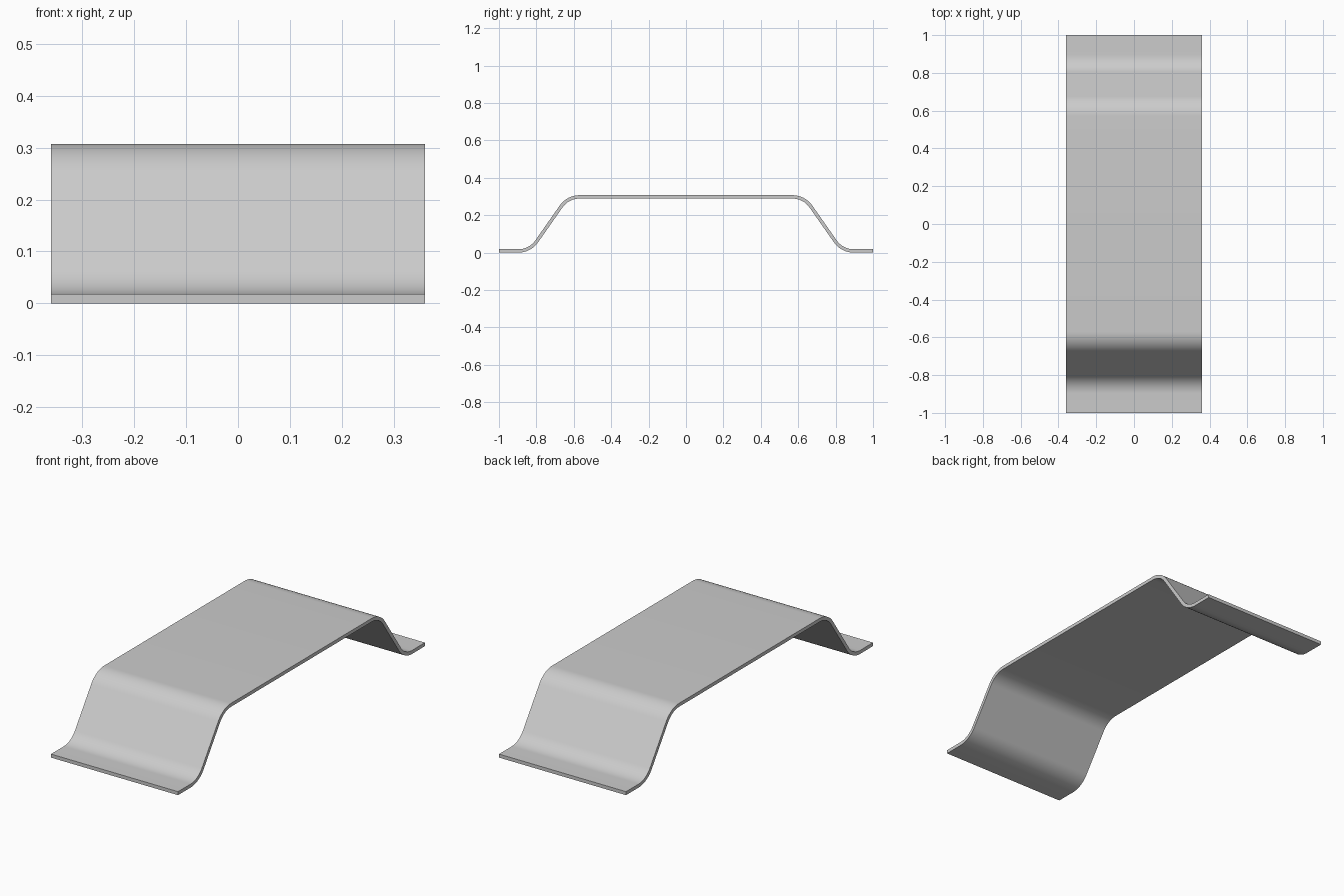
import bpy, bmesh, math
from mathutils import Vector

if "Cube" in bpy.data.objects:
    bpy.data.objects.remove(bpy.data.objects["Cube"])

HALF_W, T = 0.36, 0.018
R, STEPS = 0.12, 12
ANGLE = math.radians(55)
Z0, Z1 = T / 2, 0.307 - T / 2
MID = 0.733
HALF_RUN = (Z1 - Z0) / 2 / math.tan(ANGLE)
TAN = R * math.tan(ANGLE / 2)


# Centre line of one half: (y, z, tilt), from the middle outwards
def half_path():
    pts = [(0, Z1, 0)]
    y0, y1 = MID - HALF_RUN - TAN, MID + HALF_RUN + TAN
    for i in range(STEPS + 1):
        a = ANGLE * i / STEPS
        pts.append((y0 + R * math.sin(a), Z1 - R + R * math.cos(a), a))
    for i in range(STEPS, -1, -1):
        a = ANGLE * i / STEPS
        pts.append((y1 - R * math.sin(a), Z0 + R - R * math.cos(a), a))
    pts.append((1, Z0, 0))
    return pts


half = half_path()
path = [(-y, z, -a) for y, z, a in reversed(half[1:])] + half

# Sheet strip: four corners per station, bridged into a bent plate
bm = bmesh.new()
rings = []
for y, z, a in path:
    n = Vector((0, math.sin(a), math.cos(a))) * (T / 2)
    c = Vector((0, y, z))
    w = Vector((HALF_W, 0, 0))
    rings.append([bm.verts.new(p) for p in (c - w - n, c + w - n, c + w + n, c - w + n)])
for r, s in zip(rings, rings[1:]):
    for i in range(4):
        j = (i + 1) % 4
        bm.faces.new((r[i], r[j], s[j], s[i]))
bm.faces.new(rings[0])
bm.faces.new(rings[-1])
bmesh.ops.recalc_face_normals(bm, faces=bm.faces)

mesh = bpy.data.meshes.new("bent_plate")
bm.to_mesh(mesh)
bm.free()
plate = bpy.data.objects.new("bent_plate", mesh)
bpy.context.collection.objects.link(plate)
bpy.context.view_layer.objects.active = plate
plate.select_set(True)
bpy.ops.object.shade_smooth_by_angle(angle=math.radians(30))
